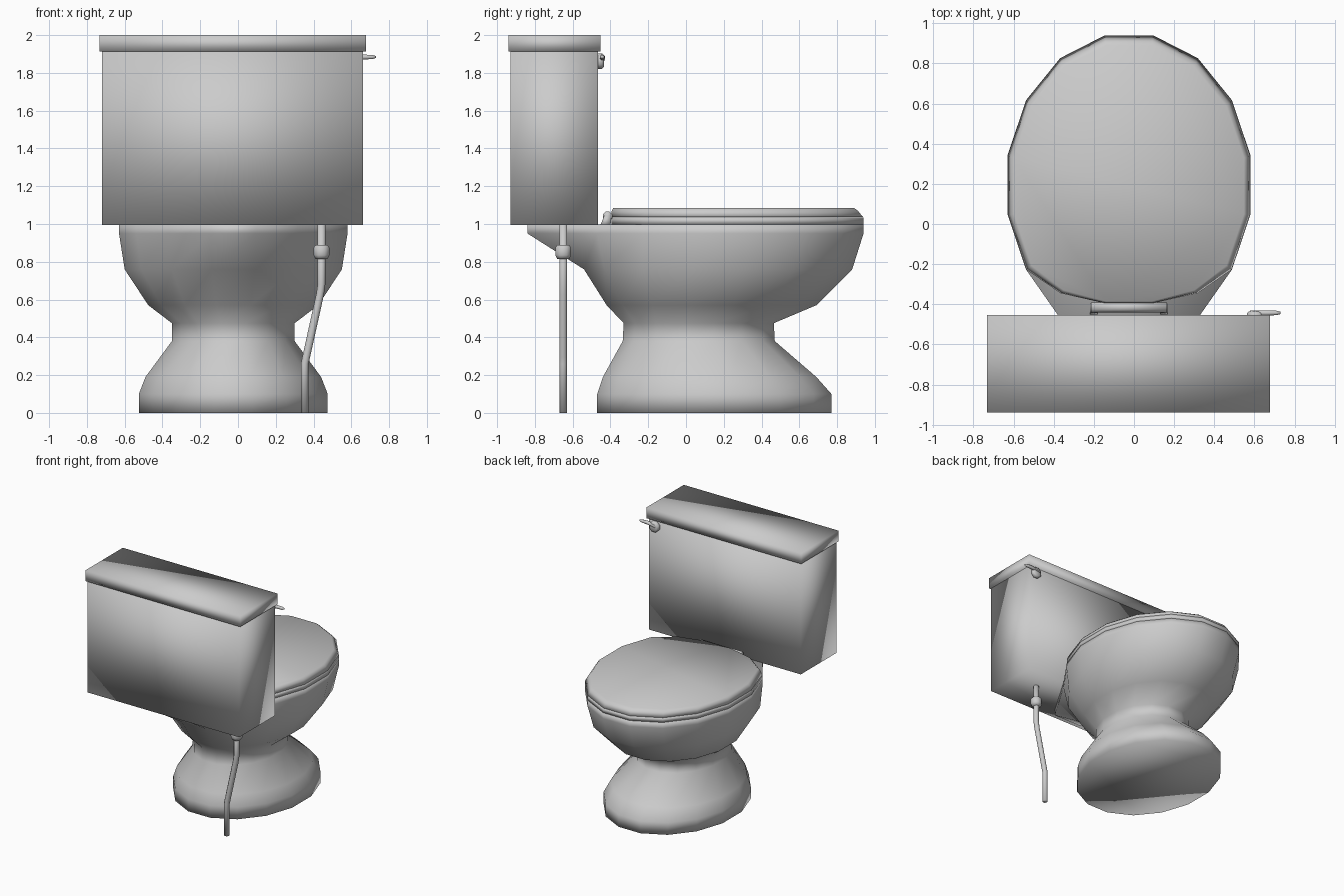
import bpy, bmesh, math
from mathutils import Vector

if "Cube" in bpy.data.objects:
    bpy.data.objects.remove(bpy.data.objects["Cube"])

CX = -0.025  # symmetry plane of the fixture


def finish(name, bm):
    bmesh.ops.recalc_face_normals(bm, faces=bm.faces[:])
    me = bpy.data.meshes.new(name)
    bm.to_mesh(me)
    bm.free()
    for p in me.polygons:
        p.use_smooth = True
    ob = bpy.data.objects.new(name, me)
    bpy.context.collection.objects.link(ob)
    return ob


def loft(name, rings):
    """Skin equal-length rings of points and cap both ends."""
    bm = bmesh.new()
    vs = [[bm.verts.new(p) for p in r] for r in rings]
    n = len(vs[0])
    for a, b in zip(vs, vs[1:]):
        for i in range(n):
            j = (i + 1) % n
            bm.faces.new((a[i], a[j], b[j], b[i]))
    bm.faces.new(vs[0])
    bm.faces.new(vs[-1])
    return finish(name, bm)


def box(name, x0, x1, y0, y1, z0, z1):
    return loft(name, [[(x0, y0, z), (x1, y0, z), (x1, y1, z), (x0, y1, z)] for z in (z0, z1)])


def tube(name, path, radii, sides=8):
    """Round tube through the path points, one radius per point."""
    pts = [Vector(p) for p in path]
    rings = []
    for i, p in enumerate(pts):
        d = (pts[min(i + 1, len(pts) - 1)] - pts[max(i - 1, 0)]).normalized()
        u = d.cross(Vector((0, 1, 0)) if abs(d.y) < 0.9 else Vector((1, 0, 0))).normalized()
        v = d.cross(u)
        rings.append([p + radii[i] * (math.cos(t) * u + math.sin(t) * v)
                      for t in (2 * math.pi * (k + 0.5) / sides for k in range(sides))])
    return loft(name, rings)


def oval(z, half_x, y0, y1, back=None):
    """16-sided oval; 'back' replaces the y of the last two rear vertex pairs."""
    cy, ry = (y0 + y1) / 2, (y1 - y0) / 2 / math.cos(math.pi / 16)
    rx = half_x / math.cos(math.pi / 16)
    ring = []
    for k in range(16):
        a = 2 * math.pi * (k + 0.5) / 16
        y = cy + ry * math.sin(a)
        if back and math.sin(a) < -0.9:
            y = back[1]
        elif back and math.sin(a) < -0.7:
            y = back[0]
        ring.append((CX + rx * math.cos(a), y, z))
    return ring


# pedestal and bowl in one lofted body, with the rim drawn back under the tank
loft("bowl", [
    oval(0.0, 0.50, -0.47, 0.77),
    oval(0.10, 0.50, -0.47, 0.77),
    oval(0.19, 0.465, -0.44, 0.69),
    oval(0.38, 0.325, -0.335, 0.47),
    oval(0.475, 0.325, -0.33, 0.465),
    oval(0.57, 0.45, -0.42, 0.69),
    oval(0.76, 0.575, -0.54, 0.88),
    oval(0.95, 0.605, -0.55, 0.94, (-0.47, -0.84)),
    oval(0.997, 0.605, -0.55, 0.94, (-0.47, -0.84)),
])

# seat ring and closed lid share the outline with a flattened rear
REAR = (-0.345, -0.395)
loft("seat", [oval(z, 0.603, -0.55, 0.94, REAR) for z in (0.998, 1.034)])
loft("seat_lid", [
    oval(1.036, 0.603, -0.55, 0.938, REAR),
    oval(1.07, 0.588, -0.53, 0.91, (-0.34, -0.393)),
    oval(1.085, 0.573, -0.51, 0.89, (-0.33, -0.385)),
])

# hinge bar and two brackets
tube("hinge_bar", [(CX - 0.19, -0.415, 1.04), (CX + 0.19, -0.415, 1.04)], [0.027] * 2)
for side, s in (("left", -1), ("right", 1)):
    x = CX + s * 0.175
    loft(side + "_hinge_bracket", [
        [(x + dx, y, z) for y, z in ((-0.455, 0.99), (-0.40, 0.99), (-0.395, 1.04), (-0.43, 1.05))]
        for dx in (-0.018, 0.018)])

# tank and tank lid
box("tank", -0.72, 0.662, -0.93, -0.465, 0.995, 1.912)
box("tank_lid", -0.732, 0.678, -0.94, -0.453, 1.912, 2.0)

# flush lever on the bowl side of the tank
tube("lever_knob", [(0.605, -0.475, 1.862), (0.605, -0.445, 1.862), (0.605, -0.435, 1.862)],
     [0.045, 0.045, 0.034])
tube("lever_arm", [(0.58, -0.443, 1.872), (0.66, -0.443, 1.884), (0.71, -0.443, 1.884), (0.73, -0.443, 1.884)],
     [0.014, 0.014, 0.012, 0.006])

# water supply pipe and nut
tube("supply_pipe", [(0.353, -0.65, 0), (0.353, -0.65, 0.26), (0.362, -0.65, 0.30),
                     (0.435, -0.65, 0.63), (0.442, -0.65, 0.68), (0.442, -0.65, 1.0)], [0.022] * 6)
tube("supply_nut", [(0.442, -0.65, z) for z in (0.815, 0.835, 0.875, 0.89)],
     [0.034, 0.045, 0.045, 0.034])
